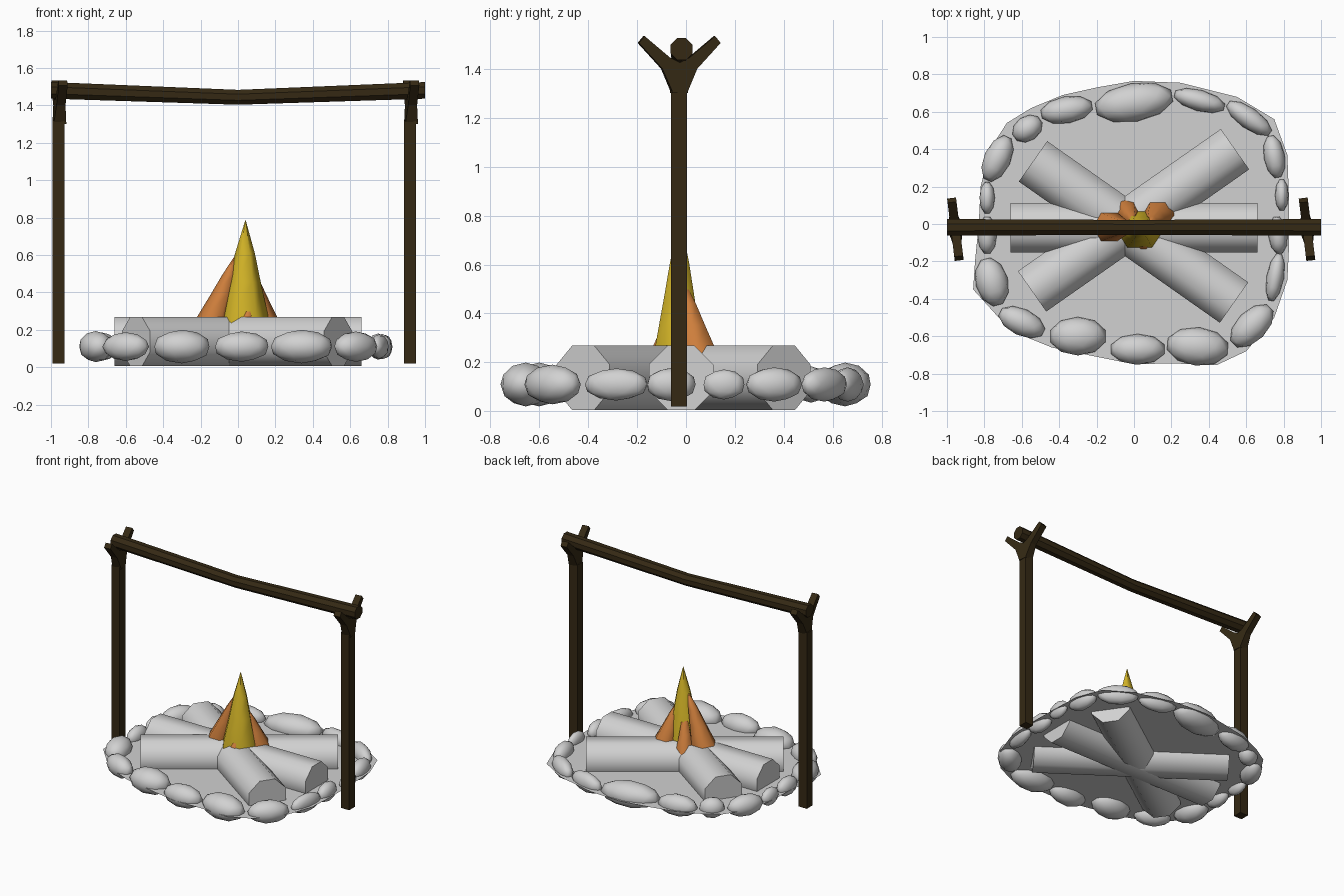
import bpy, bmesh, math
from mathutils import Vector, Matrix

if "Cube" in bpy.data.objects:
    bpy.data.objects.remove(bpy.data.objects["Cube"])


def material(name, rgb):
    m = bpy.data.materials.new(name)
    m.diffuse_color = (*rgb, 1)
    m.use_nodes = True
    m.node_tree.nodes["Principled BSDF"].inputs["Base Color"].default_value = m.diffuse_color
    return m


GREY = material("grey", (0.64, 0.64, 0.64))
YELLOW = material("yellow", (0.64, 0.45, 0.02))
ORANGE = material("orange", (0.62, 0.21, 0.045))
BROWN = material("dark_brown", (0.035, 0.022, 0.007))


def finish(name, bm, mat, angle=None):
    bmesh.ops.recalc_face_normals(bm, faces=bm.faces)
    me = bpy.data.meshes.new(name)
    bm.to_mesh(me)
    bm.free()
    me.materials.append(mat)
    ob = bpy.data.objects.new(name, me)
    bpy.context.collection.objects.link(ob)
    if angle:
        bpy.ops.object.select_all(action='DESELECT')
        ob.select_set(True)
        bpy.context.view_layer.objects.active = ob
        bpy.ops.object.shade_smooth_by_angle(angle=math.radians(angle))
    return ob


def loft(name, rings, mat, angle=None):
    """Skin a list of equal rings of points and cap both ends."""
    bm = bmesh.new()
    vs = [[bm.verts.new(p) for p in r] for r in rings]
    n = len(rings[0])
    for a, b in zip(vs, vs[1:]):
        for i in range(n):
            j = (i + 1) % n
            bm.faces.new((a[i], a[j], b[j], b[i]))
    bm.faces.new(vs[0])
    bm.faces.new(vs[-1])
    return finish(name, bm, mat, angle)


# Flat ground patch under the fire
outline = [(-.86, -.35), (-.85, -.2), (-.83, 0), (-.82, .2), (-.77, .4), (-.68, .54),
           (-.55, .62), (-.38, .69), (-.2, .73), (0, .765), (.25, .755), (.55, .68),
           (.75, .56), (.82, .37), (.83, .1), (.83, -.1), (.82, -.3), (.75, -.5),
           (.6, -.68), (.44, -.755), (.2, -.745), (0, -.75), (-.2, -.71), (-.44, -.66), (-.66, -.57)]
bm = bmesh.new()
face = bm.faces.new([bm.verts.new((x, y, 0.1)) for x, y in outline])
finish("ground_patch", bm, GREY)

# Ring of stones: x, y, half length, half width, turn in degrees
stones = [(0, .65, .21, .10, 10), (-.36, .61, .14, .07, 10), (-.57, .51, .085, .065, 35),
          (-.73, .35, .13, .07, 65), (-.785, .14, .085, .04, 90), (-.785, -.06, .1, .05, 90),
          (-.76, -.31, .13, .085, 105), (-.6, -.525, .13, .07, -25), (-.3, -.6, .15, .1, 0),
          (.02, -.67, .145, .08, 0), (.34, -.655, .165, .1, -5), (.63, -.545, .14, .08, 45),
          (.755, -.285, .13, .045, 80), (.77, -.06, .1, .05, 95), (.79, .155, .085, .035, 90),
          (.75, .36, .115, .055, 100), (.615, .565, .14, .055, -35), (.35, .66, .14, .055, -15)]
for k, (x, y, l, w, a) in enumerate(stones):
    bm = bmesh.new()
    h = 0.045 + 0.42 * w
    m = (Matrix.Translation((x, y, 0.11)) @ Matrix.Rotation(math.radians(a), 4, 'Z')
         @ Matrix.Diagonal((l, w, h, 1)))
    bmesh.ops.create_icosphere(bm, subdivisions=2, radius=1.03, matrix=m)
    finish(f"stone_{k + 1}", bm, GREY, 80)

# Three crossed eight-sided logs
logs = [((-.66, -.02), (.66, -.02)), ((-.54, .335), (.535, -.42)), ((-.545, -.36), (.54, .4))]
for k, (p, q) in enumerate(logs):
    p, q = Vector((*p, .137)), Vector((*q, .137))
    side = (q - p).cross(Vector((0, 0, 1))).normalized()
    r = 0.132 / math.cos(math.pi / 8)
    ring = []
    for i in range(8):
        t = math.pi * (i + .5) / 4
        ring.append(side * r * math.cos(t) + Vector((0, 0, r * math.sin(t))))
    loft(f"log_{k + 1}", [[e + o for o in ring] for e in (p, q)], GREY, 60)


# Flames: tapered six-sided tongues that lean toward the tip
def flame(name, base, tip, r, mat, squash=1.0):
    base, tip = Vector(base), Vector(tip)
    rings = []
    for f, s in ((0, 1), (.2, .92), (.48, .62), (.72, .38), (1, .01)):
        c = base.lerp(tip, f)
        rings.append([c + Vector((r * s * math.cos(i * math.pi / 3),
                                  r * s * squash * math.sin(i * math.pi / 3), 0))
                      for i in range(6)])
    loft(name, rings, mat, 70)


flame("inner_flame", (.03, -.03, .15), (.04, -.025, .785), .14, YELLOW, .85)
flame("left_flame", (-.165, -.015, .18), (.0, -.02, .62), .095, ORANGE)
flame("right_flame", (.145, .06, .18), (.07, -.01, .54), .095, ORANGE)
flame("back_flame", (-.045, .075, .18), (.01, 0, .5), .07, ORANGE)
flame("front_flame", (.035, -.125, .18), (.065, -.09, .35), .055, ORANGE)

# Two posts, each with a slightly turned fork on top
fork_half = [(.033, 1.31), (.072, 1.4), (.168, 1.505), (.145, 1.533), (.04, 1.445)]
fork = [(-.033, 1.30), (.033, 1.30)] + fork_half + [(0, 1.425)]
fork += [(-y, z) for y, z in reversed(fork_half)]
for name, x in (("left", -.96), ("right", .92)):
    square = [(x + a, -.028 + b) for a, b in ((-.033, -.033), (.033, -.033), (.033, .033), (-.033, .033))]
    loft(name + "_post", [[(a, b, z) for a, b in square] for z in (.02, 1.32)], BROWN)
    turn = Matrix.Translation((x + .005, -.028, 0)) @ Matrix.Rotation(math.radians(7), 4, 'Z')
    rings = [[turn @ Vector((s * (.033 if z < 1.35 else .024), y, z)) for y, z in fork]
             for s in (-1, 1)]
    loft(name + "_fork", rings, BROWN)

# Sagging crossbar
rings = []
for x, z in ((-1, 1.48), (0, 1.443), (1, 1.48)):
    r = .048 if x else .043
    rings.append([(x, -.018 + r * math.cos(math.pi * (i + .5) / 4),
                   z + r * math.sin(math.pi * (i + .5) / 4)) for i in range(8)])
loft("crossbar", rings, BROWN)
